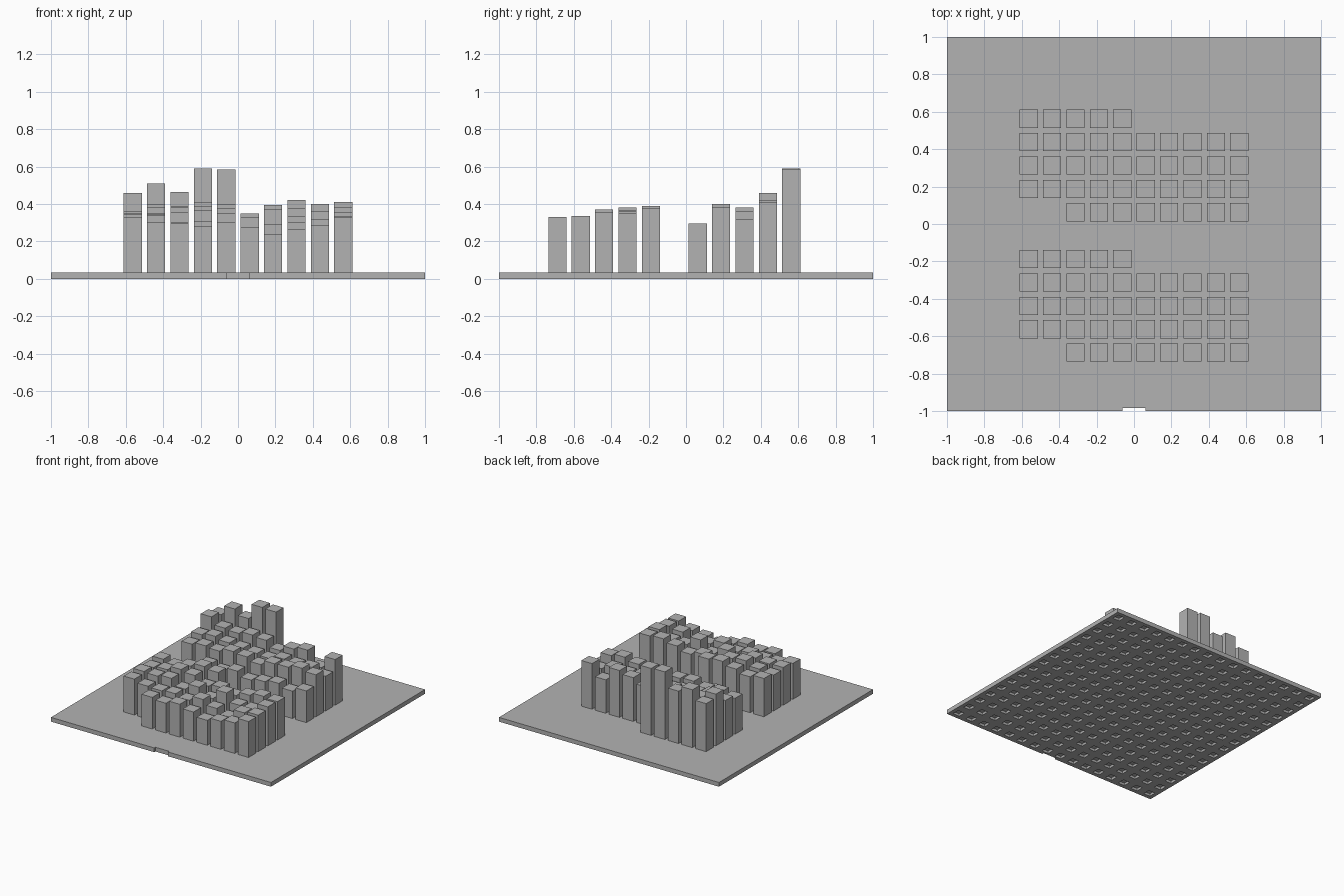
import bpy
import bmesh
from mathutils import Matrix, Vector

PITCH = 0.125          # spacing shared by bars and sockets
BAR = 0.097            # bar width
TOP = 0.035            # plate thickness

cube = bpy.data.objects.get("Cube")
if cube:
    bpy.data.objects.remove(cube, do_unlink=True)

grey = bpy.data.materials.new("plain_grey")
grey.use_nodes = True
colour = (0.45, 0.45, 0.45, 1)
grey.diffuse_color = colour
grey.node_tree.nodes["Principled BSDF"].inputs["Base Color"].default_value = colour


def boxes(name, items):
    """One object holding a box for each (low corner, high corner) pair."""
    bm = bmesh.new()
    for low, high in items:
        low, high = Vector(low), Vector(high)
        matrix = Matrix.Translation((low + high) / 2) @ Matrix.Diagonal((*(high - low), 1))
        bmesh.ops.create_cube(bm, size=1, matrix=matrix)
    mesh = bpy.data.meshes.new(name)
    bm.to_mesh(mesh)
    bm.free()
    mesh.materials.append(grey)
    obj = bpy.data.objects.new(name, mesh)
    bpy.context.collection.objects.link(obj)
    return obj


def column(x, y, width, bottom, top):
    half = width / 2
    return (x - half, y - half, bottom), (x + half, y + half, top)


def cut(target, cutter):
    cutter.hide_render = True
    mod = target.modifiers.new("cut", "BOOLEAN")
    mod.operation = "DIFFERENCE"
    mod.solver = "EXACT"
    mod.object = cutter
    with bpy.context.temp_override(object=target, active_object=target):
        bpy.ops.object.modifier_apply(modifier=mod.name)
    bpy.data.objects.remove(cutter, do_unlink=True)


# Base plate with a front notch and a grid of square sockets underneath
plate = boxes("base_plate", [((-1, -1, 0), (1, 1, TOP))])
centres = [(i - 7.5) * PITCH for i in range(16)]
sockets = [column(x, y, 0.06, -0.02, 0.02) for x in centres for y in centres]
cut(plate, boxes("socket_cutter", sockets))
cut(plate, boxes("notch_cutter", [((-0.062, -1.1, -0.1), (0.062, -0.985, 0.1))]))

# Bar heights in hundredths, left to right; zero leaves the cell empty
front_block = [
    [0, 0, 29.5, 28, 30.5, 27.5, 24, 26.5, 28.5, 33],
    [33, 30.5, 30, 31, 29, 33, 29, 25, 32, 33.5],
    [34.5, 34, 35.5, 30, 35, 29, 37, 30, 30, 35.5],
    [33, 34.5, 38, 36.5, 31, 33, 30, 33.5, 36, 35],
    [35, 33, 36, 39, 37.5],
]
back_block = [
    [0, 0, 28, 26, 29, 25, 27, 29, 26, 29.5],
    [33, 35, 34, 37, 36, 33, 37, 37.5, 40, 38],
    [36, 38, 36, 35, 34, 33, 36, 35, 36, 32],
    [46, 40, 39, 41, 40, 35, 39.5, 42, 31, 41],
    [43, 51, 46.5, 59, 58.5],
]


# Rows of square bars standing on the plate
def bar_block(name, rows, first_y):
    for r, heights in enumerate(rows):
        bars = [column((c - 4.5) * PITCH, first_y + r * PITCH, BAR, TOP, h / 100)
                for c, h in enumerate(heights) if h]
        boxes(f"{name}_row_{r + 1}", bars)


bar_block("front_bars", front_block, -5.5 * PITCH)
bar_block("back_bars", back_block, 0.5 * PITCH)
